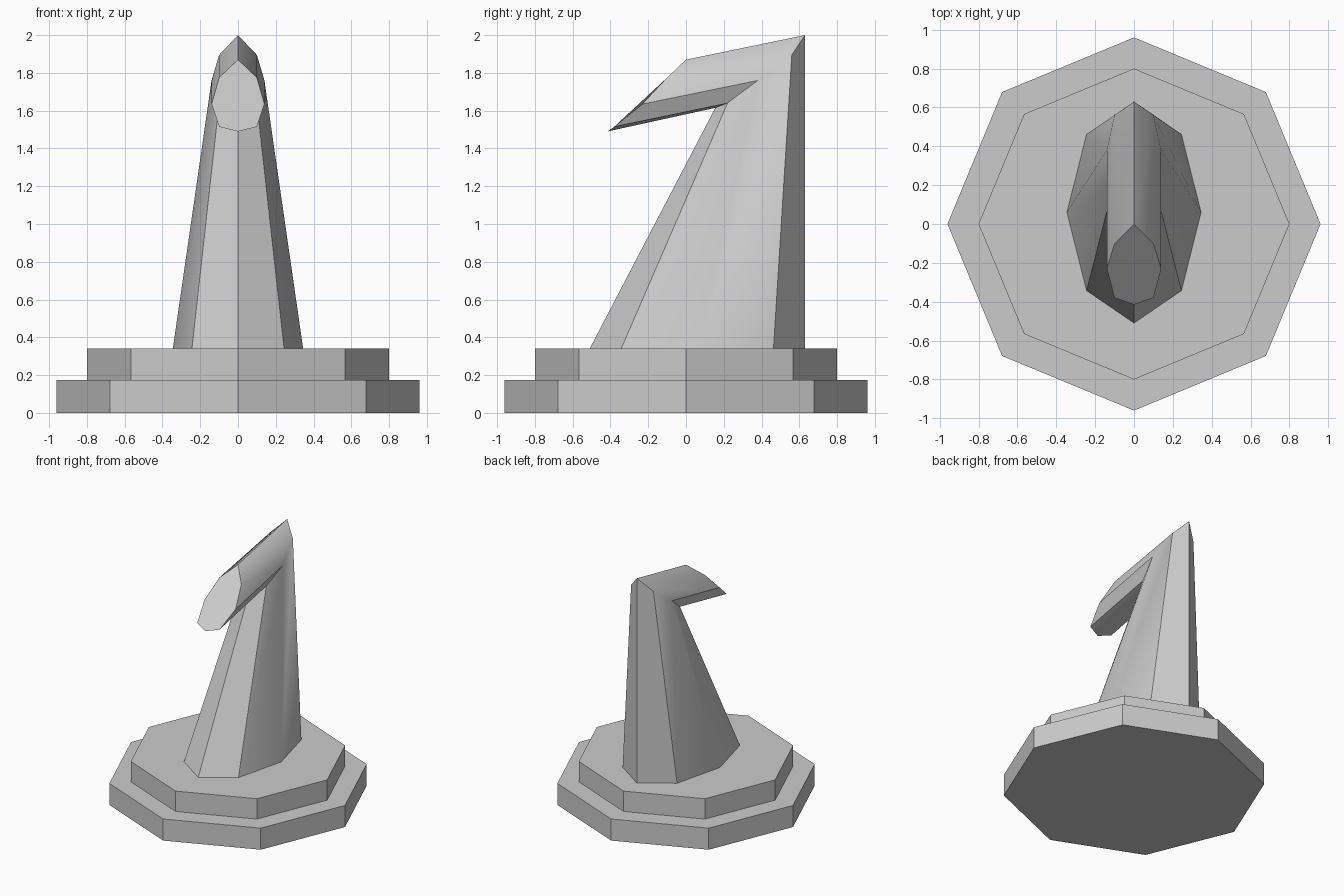
import bpy, bmesh, math

if "Cube" in bpy.data.objects:
    bpy.data.objects.remove(bpy.data.objects["Cube"])


def loft(name, rings, smooth=False):
    """Skin a stack of equal-length rings and cap both ends."""
    bm = bmesh.new()
    loops = [[bm.verts.new(p) for p in ring] for ring in rings]
    n = len(loops[0])
    for a, b in zip(loops, loops[1:]):
        for i in range(n):
            j = (i + 1) % n
            bm.faces.new((a[i], a[j], b[j], b[i]))
    bm.faces.new(loops[0][::-1])
    bm.faces.new(loops[-1])
    bmesh.ops.recalc_face_normals(bm, faces=bm.faces[:])
    mesh = bpy.data.meshes.new(name)
    bm.to_mesh(mesh)
    bm.free()
    obj = bpy.data.objects.new(name, mesh)
    bpy.context.collection.objects.link(obj)
    if smooth:
        bpy.ops.object.select_all(action='DESELECT')
        obj.select_set(True)
        bpy.context.view_layer.objects.active = obj
        bpy.ops.object.shade_smooth_by_angle(angle=math.radians(30))
    return obj


def octagon(rx, ry, cy, z):
    return [(rx * math.sin(k * math.pi / 4), cy - ry * math.cos(k * math.pi / 4), z)
            for k in range(8)]


def mirrored(half):
    """Close a front-to-back half ring by mirroring it across x = 0."""
    return half + [(-x, y, z) for x, y, z in half[-2:0:-1]]


# Stepped octagonal base
loft("base_lower", [octagon(0.96, 0.96, 0, 0), octagon(0.96, 0.96, 0, 0.175)])
loft("base_upper", [octagon(0.80, 0.80, 0, 0.175), octagon(0.80, 0.80, 0, 0.34)])

# Tapered neck bending through a mitred ring into the snout
neck_foot = octagon(0.345, 0.57, 0.06, 0.34)
bend = mirrored([(0, 0.155, 1.615), (0.10, 0.22, 1.64), (0.14, 0.38, 1.76),
                 (0.10, 0.56, 1.895), (0, 0.63, 2.0)])
muzzle = mirrored([(0, -0.415, 1.49), (0.10, -0.38, 1.515), (0.14, -0.23, 1.635),
                   (0.10, -0.10, 1.775), (0, 0, 1.87)])
loft("neck_and_head", [neck_foot, bend, muzzle], smooth=True)
